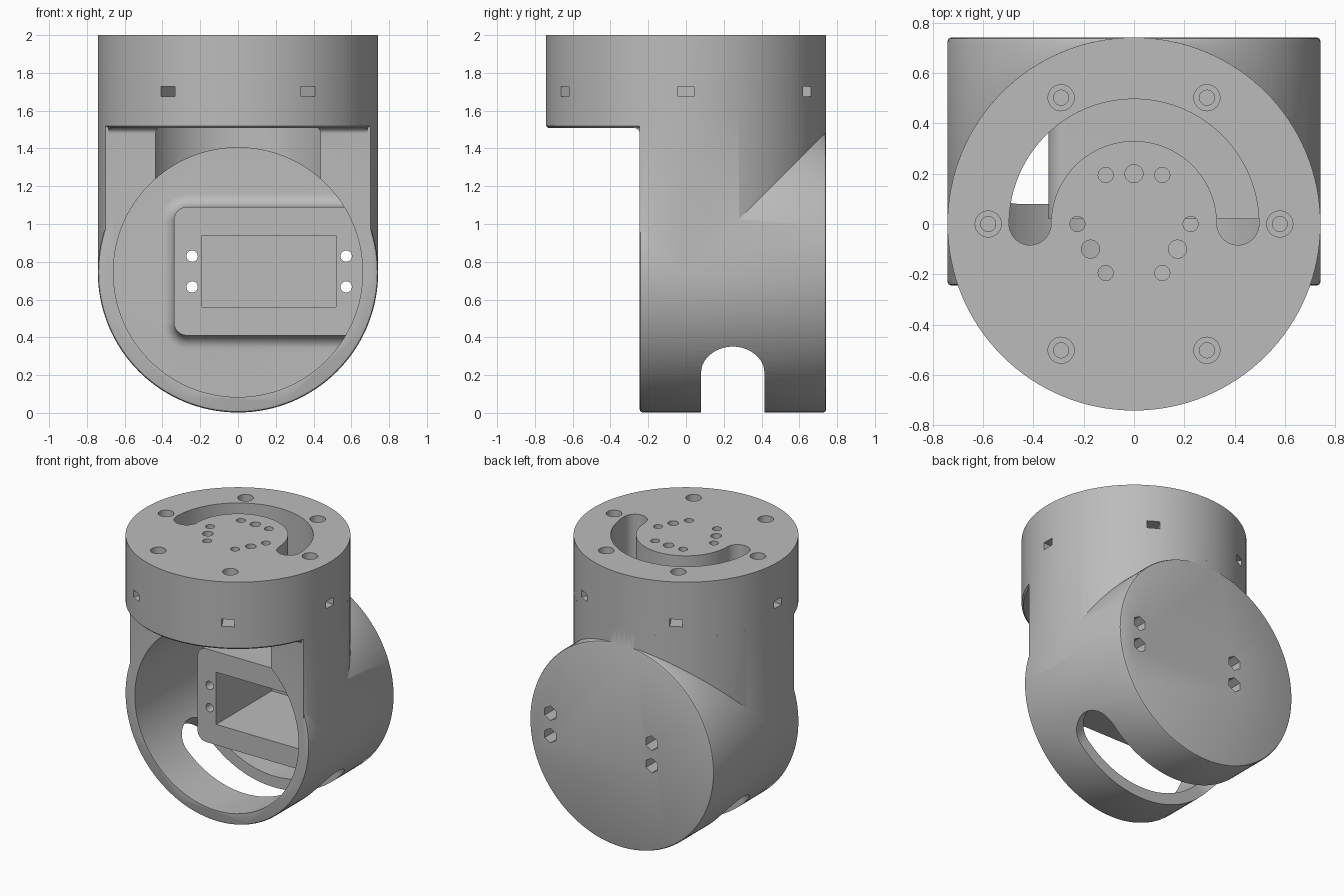
import bpy, bmesh, math
from mathutils import Matrix

if "Cube" in bpy.data.objects:
    bpy.data.objects.remove(bpy.data.objects["Cube"])

R, CZ, FRONT, BACK = 0.742, 0.744, -0.245, 0.742   # main radius, drum axis height, drum ends
AXES = {'x': lambda u, v, t: (t, u, v), 'y': lambda u, v, t: (u, t, v), 'z': lambda u, v, t: (u, v, t)}

grey = bpy.data.materials.new("light_grey")
grey.diffuse_color = (0.5, 0.5, 0.5, 1)
grey.use_nodes = True
grey.node_tree.nodes["Principled BSDF"].inputs["Base Color"].default_value = grey.diffuse_color


def circle(r, cx=0, cy=0, n=128, start=0, end=360):
    closed = end - start == 360
    m = n if closed else n - 1
    return [(cx + r * math.cos(math.radians(start + (end - start) * i / m)),
             cy + r * math.sin(math.radians(start + (end - start) * i / m))) for i in range(n)]


def rect(x0, x1, y0, y1):
    return [(x0, y0), (x1, y0), (x1, y1), (x0, y1)]


def rounded_rect(x0, x1, y0, y1, r):
    pts = []
    for cx, cy, a in ((x1 - r, y1 - r, 0), (x0 + r, y1 - r, 90), (x0 + r, y0 + r, 180), (x1 - r, y0 + r, 270)):
        pts += circle(r, cx, cy, 10, a, a + 90)
    return pts


def loft(bm, sections, axis='z', matrix=None):
    """Skin equal-length outlines placed along an axis; sections = [(outline, t), ...]"""
    rings = [[bm.verts.new(AXES[axis](u, v, t)) for u, v in pts] for pts, t in sections]
    n = len(rings[0])
    for a, b in zip(rings, rings[1:]):
        for i in range(n):
            bm.faces.new((a[i], a[(i + 1) % n], b[(i + 1) % n], b[i]))
    bm.faces.new(rings[0][::-1])
    bm.faces.new(rings[-1])
    if matrix:
        bmesh.ops.transform(bm, matrix=matrix, verts=[v for r in rings for v in r])


def make(name, *lofts):
    bm = bmesh.new()
    for args in lofts:
        loft(bm, *args)
    bmesh.ops.recalc_face_normals(bm, faces=bm.faces)
    me = bpy.data.meshes.new(name)
    bm.to_mesh(me)
    bm.free()
    ob = bpy.data.objects.new(name, me)
    bpy.context.collection.objects.link(ob)
    return ob


def prism(pts, a, b, axis='z', matrix=None):
    return ([(pts, a), (pts, b)], axis, matrix)


def combine(target, tool, op='DIFFERENCE'):
    mod = target.modifiers.new("b", 'BOOLEAN')
    mod.operation, mod.solver, mod.object = op, 'EXACT', tool
    bpy.context.view_layer.objects.active = target
    bpy.ops.object.modifier_apply(modifier=mod.name)
    bpy.data.objects.remove(tool)


# horizontal drum with softened rims
e = 0.015
body = make("joint_housing", ([(circle(R - e, 0, CZ), FRONT), (circle(R - e * .3, 0, CZ), FRONT + e * .3),
                               (circle(R, 0, CZ), FRONT + e), (circle(R, 0, CZ), BACK - e),
                               (circle(R - e * .3, 0, CZ), BACK - e * .3), (circle(R - e, 0, CZ), BACK)], 'y'))

# vertical riser, flat at the front
a0 = math.degrees(math.asin(FRONT / R))
riser = make("riser", prism(circle(R, 0, 0, 128, a0, 180 - a0), CZ, 1.6))
combine(body, riser, 'UNION')

# round flange on top
flange = make("flange", ([(circle(R - .012), 1.508), (circle(R), 1.52), (circle(R), 2.0)], 'z'))
combine(body, flange, 'UNION')

# fillet under the flange
f = 0.03
fillet = make("fillet", prism([(FRONT + .05, 1.53), (FRONT + .05, 1.508 - f)]
                              + circle(f, FRONT - f, 1.508 - f, 8, 0, 90) + [(FRONT - f, 1.53)], -.685, .685, 'x'))
combine(body, fillet, 'UNION')

# drum cavity and riser cavity
combine(body, make("drum_cavity", prism(circle(.66, 0, CZ), -.4, .66, 'y')))
combine(body, make("riser_cavity", prism(circle(.5), CZ, 1.509)))

# wide curved slot in the bottom of the drum, with round ends
ymid, hw = 0.2475, 0.167
combine(body, make("slot_middle", prism(circle(.9, 0, CZ, 40, 225, 315) + circle(.5, 0, CZ, 40, 315, 225),
                                        ymid - hw, ymid + hw, 'y')))
for s in (-1, 1):
    m = Matrix.Translation((0, ymid, CZ)) @ Matrix.Rotation(math.radians(180 + 45 * s), 4, 'Y')
    combine(body, make("slot_end", prism(circle(hw, n=64), .56, .95, 'z', m)))

# motor mount block, flared into the back wall and clipped to the drum
g = 0.07
sections = [(rounded_rect(-.34, .95, .41, 1.09, .07), .02)]
for i in range(9):
    a = math.radians(90 * i / 8)
    o = g * (1 - math.cos(a))
    sections.append((rounded_rect(-.34 - o, .95, .41 - o, 1.09 + o, .07 + o), .66 - g + g * math.sin(a)))
sections.append((sections[-1][0], .69))
block = make("motor_mount", (sections, 'y'))
combine(block, make("clip", prism(circle(.70, 0, CZ), -.1, .8, 'y')), 'INTERSECT')
combine(body, block, 'UNION')

# motor pocket, four bolt holes, hexagonal nut recesses at the back
combine(body, make("pocket", prism(rect(-.19, .52, .56, .94), -.05, .66, 'y')))
spots = [(x, z) for x in (-.243, .573) for z in (.667, .83)]
combine(body, make("bolts", *[prism(circle(.03, x, z, 32), -.05, .9, 'y') for x, z in spots]))
combine(body, make("nuts", *[prism(circle(.053, x, z, 6, 30, 390), .35, .9, 'y') for x, z in spots]))

# half-ring cable slot through the flange
arc = (circle(.497, n=64, start=0, end=180) + circle(.0835, -.4135, 0, 24, 180, 360)[1:-1]
       + circle(.33, n=64, start=180, end=0) + circle(.0835, .4135, 0, 24, 180, 360)[1:-1])
combine(body, make("cable_slot", prism(arc, 1.4, 2.1)))

# centre hole pattern, through the flange
holes = [prism(circle(.03, .225 * math.cos(math.radians(a)), .225 * math.sin(math.radians(a)), 32), 1.4, 2.1)
         for a in range(0, 360, 60)]
holes += [prism(circle(.036, .2 * math.cos(math.radians(a)), .2 * math.sin(math.radians(a)), 32), 1.4, 2.1)
          for a in (90, 210, 330)]
combine(body, make("centre_holes", *holes))

# six rim screws: counterbore, shaft and side nut slot
turns = [Matrix.Rotation(math.radians(a), 4, 'Z') for a in range(0, 360, 60)]
combine(body, make("counterbores", *[prism(circle(.052, .58, 0, 32), 1.9, 2.1, 'z', m) for m in turns]))
combine(body, make("shafts", *[prism(circle(.03, .58, 0, 32), 1.6, 2.1, 'z', m) for m in turns]))
combine(body, make("nut_slots", *[prism(rect(.53, .85, -.043, .043), 1.675, 1.728, 'z', m) for m in turns]))

# finish
body.data.materials.clear()
body.data.materials.append(grey)
for p in body.data.polygons:
    p.material_index = 0
bpy.ops.object.select_all(action='DESELECT')
body.select_set(True)
bpy.context.view_layer.objects.active = body
bpy.ops.object.shade_smooth_by_angle(angle=math.radians(30))
